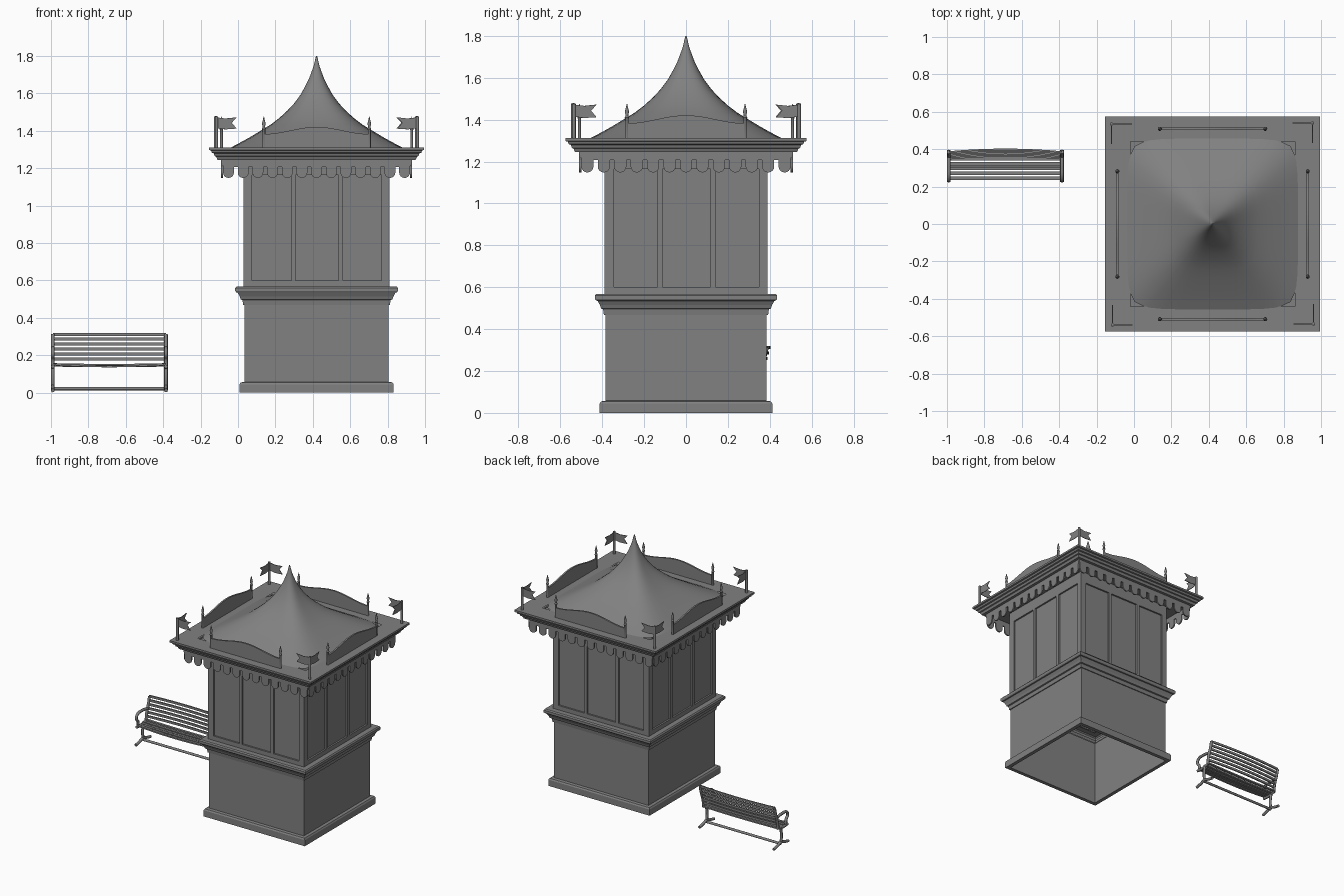
import bpy, bmesh, math
from mathutils import Matrix, Vector

cube = bpy.data.objects.get("Cube")
if cube:
    bpy.data.objects.remove(cube, do_unlink=True)

GREY = (0.22, 0.22, 0.22, 1)
mat = bpy.data.materials.new("plain_grey")
mat.use_nodes = True
mat.diffuse_color = GREY
mat.node_tree.nodes["Principled BSDF"].inputs["Base Color"].default_value = GREY

CENTRE = Matrix.Translation((0.42, 0, 0))
SIDES = [CENTRE @ Matrix.Rotation(i * math.pi / 2, 4, 'Z') for i in range(4)]


def finish(bm, name, smooth=None):
    bmesh.ops.recalc_face_normals(bm, faces=bm.faces)
    mesh = bpy.data.meshes.new(name)
    bm.to_mesh(mesh)
    bm.free()
    mesh.materials.append(mat)
    obj = bpy.data.objects.new(name, mesh)
    bpy.context.collection.objects.link(obj)
    if smooth:
        bpy.ops.object.select_all(action='DESELECT')
        obj.select_set(True)
        bpy.context.view_layer.objects.active = obj
        bpy.ops.object.shade_smooth_by_angle(angle=math.radians(smooth))
    return obj


def prism(bm, pts, push, m=Matrix()):
    """Extrude a flat outline of 3D points along a vector."""
    push = Vector(push)
    a = [bm.verts.new(m @ Vector(p)) for p in pts]
    b = [bm.verts.new(m @ (Vector(p) + push)) for p in pts]
    bm.faces.new(a)
    bm.faces.new(b[::-1])
    for i in range(len(a)):
        j = (i + 1) % len(a)
        bm.faces.new((a[i], a[j], b[j], b[i]))


def box(bm, x0, x1, y0, y1, z0, z1, m=Matrix()):
    prism(bm, [(x0, y0, z0), (x1, y0, z0), (x1, y1, z0), (x0, y1, z0)], (0, 0, z1 - z0), m)


def lathe(bm, profile, x, y, m=Matrix(), n=10):
    """Round turned part from (radius, height) pairs."""
    rings = [[bm.verts.new(m @ Vector((x + r * math.cos(k * math.tau / n),
              y + r * math.sin(k * math.tau / n), z))) for k in range(n)] for r, z in profile]
    skin(bm, rings)


def skin(bm, rings):
    for lo, hi in zip(rings, rings[1:]):
        n = len(lo)
        for k in range(n):
            bm.faces.new((lo[k], lo[(k + 1) % n], hi[(k + 1) % n], hi[k]))


def square_part(name, profile, smooth=None):
    """Square mouldings and walls from (half width, height) pairs."""
    bm = bmesh.new()
    rings = [[bm.verts.new((0.42 + sx * h, sy * h, z))
              for sx, sy in ((-1, -1), (1, -1), (1, 1), (-1, 1))] for h, z in profile]
    skin(bm, rings)
    return finish(bm, name, smooth)


# Body: open underneath, thin walls
square_part("plinth", [(.385, 0), (.412, 0), (.412, .045), (.406, .055), (.385, .058)])
square_part("lower_walls", [(.385, 0), (.385, .48)])
square_part("counter_moulding", [(.385, .468), (.392, .468), (.396, .495), (.405, .498), (.411, .515),
            (.422, .535), (.43, .537), (.435, .545), (.435, .56), (.428, .568), (.375, .568)])
square_part("upper_panels", [(.378, .56), (.378, 1.25)])

# Frame around the recessed panels
bm = bmesh.new()
for m in SIDES:
    box(bm, -.39, .39, -.39, -.376, .566, .6, m)
    box(bm, -.39, .39, -.39, -.376, 1.165, 1.247, m)
    for x0, x1 in ((-.39, -.345), (-.135, -.113), (.118, .142), (.348, .39)):
        box(bm, x0, x1, -.39, -.376, .6, 1.165, m)
finish(bm, "panel_frame")

# Stepped eaves with flat soffit
square_part("eaves", [(.376, 1.245), (.53, 1.245), (.537, 1.262), (.545, 1.265), (.55, 1.28),
            (.56, 1.283), (.564, 1.295), (.575, 1.298), (.575, 1.312), (.44, 1.312)])

# Scalloped valance
bm = bmesh.new()
count, length = 13, 1.02
pitch = length / count
rad = .029
outline = [(-length / 2, 1.25)]
for i in range(count):
    c = -length / 2 + (i + .5) * pitch
    outline.append((c - rad, 1.207))
    outline += [(c - rad * math.cos(k * math.pi / 8), 1.177 - rad * math.sin(k * math.pi / 8))
                for k in range(9)]
    outline.append((c + rad, 1.207))
outline.append((length / 2, 1.25))
for m in SIDES:
    prism(bm, [(x, -.51, z) for x, z in outline], (0, .01, 0), m)
finish(bm, "valance")

# Tent roof: round at the tip, nearly square at the foot
bm = bmesh.new()
rings = []
steps = [(.003, 1.8), (.016, 1.745), (.04, 1.68), (.062, 1.636), (.086, 1.593), (.12, 1.547),
         (.157, 1.507), (.2, 1.468), (.243, 1.435), (.3, 1.4), (.36, 1.364), (.42, 1.331), (.46, 1.31)]
for i, (r, z) in enumerate(steps):
    power = 2 + 5 * (i / (len(steps) - 1)) ** 1.5
    ring = []
    for k in range(48):
        c, s = math.cos(k * math.tau / 48), math.sin(k * math.tau / 48)
        d = r / (abs(c) ** power + abs(s) ** power) ** (1 / power)
        ring.append(bm.verts.new((.42 + d * c, d * s, z)))
    rings.append(ring)
skin(bm, rings)
bm.faces.new(rings[0])
finish(bm, "tent_roof", 50)

# Curved sign boards between finial posts
bm = bmesh.new()
posts = bmesh.new()
top = []
for k in range(25):
    t = k / 24
    top.append((-.28 + .56 * t, -.515, 1.383 + .019 * (1 - math.cos(math.tau * t))))
for m in SIDES:
    prism(bm, [(.28, -.515, 1.312), (-.28, -.515, 1.312)] + top, (0, .012, 0), m)
    for x in (-.282, .282):
        lathe(posts, [(.008, 1.31), (.008, 1.405), (.011, 1.41), (.006, 1.42), (.01, 1.438),
                      (.006, 1.455), (.001, 1.476)], x, -.509, m)
finish(bm, "roof_boards")
finish(posts, "finial_posts", 40)

# Corner poles, each with two swallowtail flags
bm = bmesh.new()
poles = bmesh.new()
flag = [(0, 1.472), (.05, 1.466), (.108, 1.472), (.082, 1.443), (.108, 1.412), (.05, 1.408), (0, 1.415)]
for m in SIDES:
    lathe(poles, [(.009, 1.31), (.009, 1.476), (.001, 1.479)], -.535, -.54, m)
    prism(bm, [(-.535 + u, -.542, z) for u, z in flag], (0, .004, 0), m)
    prism(bm, [(-.537, -.54 + u, z) for u, z in flag], (.004, 0, 0), m)
finish(bm, "flags")
finish(poles, "flag_poles", 40)

# Bench slats, bowed along their length
XL, XR = -.99, -.385
MID, HALF = (XL + XR) / 2, (XR - XL) / 2


def bowed(bow, thick):
    xs = [XL + (XR - XL) * k / 10 for k in range(11)]
    low = [(x, bow * (1 - ((x - MID) / HALF) ** 2)) for x in xs]
    return low + [(x, v + thick) for x, v in low[::-1]]


bm = bmesh.new()
for i in range(5):
    y, z = .236 + i * .026, .148 - .008 * math.sin(i * math.pi / 4)
    prism(bm, [(x, y, z + v) for x, v in bowed(-.012 if i == 0 else -.004, .01)], (0, .018, 0))
for i in range(6):
    y, z = .345 + i * .007, .172 + i * .0265
    prism(bm, [(x, y + v, z) for x, v in bowed(.014, .009)], (0, 0, .016))
finish(bm, "bench_slats")


def tube(name, pts, r):
    curve = bpy.data.curves.new(name, 'CURVE')
    curve.dimensions = '3D'
    curve.bevel_depth = r
    curve.bevel_resolution = 2
    curve.resolution_u = 6
    curve.use_fill_caps = True
    sp = curve.splines.new('BEZIER')
    sp.bezier_points.add(len(pts) - 1)
    for bp, p in zip(sp.bezier_points, pts):
        bp.co = p
        bp.handle_left_type = bp.handle_right_type = 'AUTO'
    curve.materials.append(mat)
    obj = bpy.data.objects.new(name, curve)
    bpy.context.collection.objects.link(obj)
    bpy.ops.object.select_all(action='DESELECT')
    obj.select_set(True)
    bpy.context.view_layer.objects.active = obj
    bpy.ops.object.convert(target='MESH')


# Cast bench ends: foot, leg, back post and scrolled arm
for side, x in (("right", XL), ("left", XR)):
    parts = {
        "foot": [(.225, .012), (.27, .022), (.31, .034), (.35, .022), (.395, .012)],
        "leg": [(.31, .03), (.305, .085), (.315, .15)],
        "seat_rail": [(.235, .14), (.29, .138), (.35, .15)],
        "back_post": [(.345, .145), (.352, .2), (.375, .27), (.385, .312)],
        "arm": [(.363, .232), (.3, .24), (.245, .232), (.232, .205), (.25, .18), (.255, .142)],
    }
    for part, path in parts.items():
        tube(f"bench_{part}_{side}", [(x, y, z) for y, z in path], .01)
tube("bench_stretcher", [(XL, .31, .022), (XR, .31, .022)], .009)
